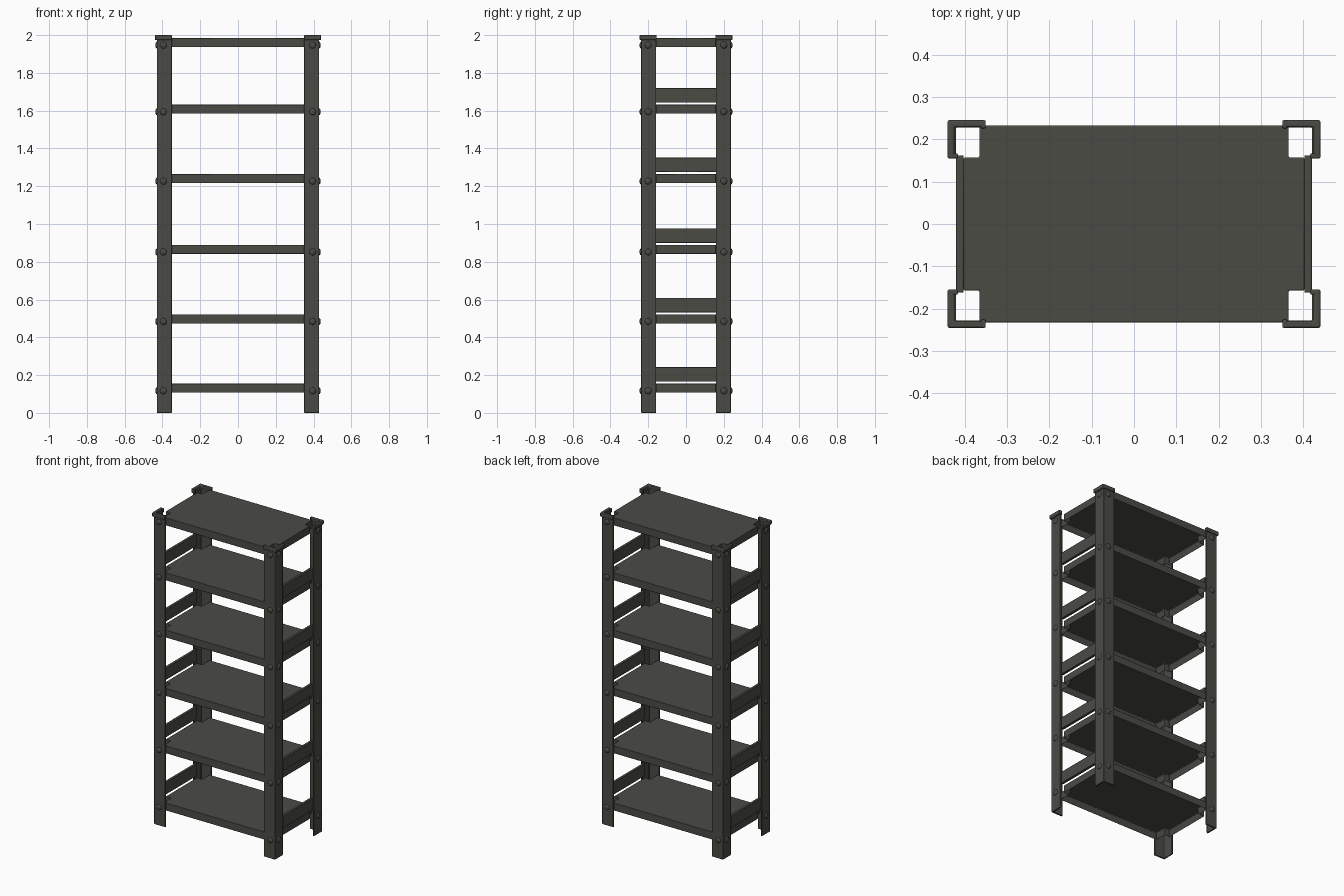
import bpy, bmesh, math

if "Cube" in bpy.data.objects:
    bpy.data.objects.remove(bpy.data.objects["Cube"])

mat = bpy.data.materials.new("dark grey metal")
mat.diffuse_color = (0.07, 0.07, 0.06, 1)
mat.use_nodes = True
mat.node_tree.nodes["Principled BSDF"].inputs["Base Color"].default_value = mat.diffuse_color


def make(name, bm, bevel=0.0):
    bmesh.ops.recalc_face_normals(bm, faces=bm.faces)
    me = bpy.data.meshes.new(name)
    bm.to_mesh(me)
    bm.free()
    me.materials.append(mat)
    ob = bpy.data.objects.new(name, me)
    bpy.context.collection.objects.link(ob)
    if bevel:
        b = ob.modifiers.new("bevel", 'BEVEL')
        b.width, b.segments = bevel, 2
    bpy.context.view_layer.objects.active = ob
    ob.select_set(True)
    bpy.ops.object.shade_smooth_by_angle(angle=math.radians(35))
    ob.select_set(False)
    return ob


def prism(name, pts, z0, z1, bevel=0.0, recess=0.0):
    """Extrude a plan outline; optionally hollow it from below."""
    bm = bmesh.new()
    f = bm.faces.new([bm.verts.new((x, y, z0)) for x, y in pts])
    top = bmesh.ops.extrude_face_region(bm, geom=[f], use_keep_orig=True)["geom"]
    for v in top:
        if isinstance(v, bmesh.types.BMVert):
            v.co.z = z1
    bmesh.ops.recalc_face_normals(bm, faces=bm.faces)
    if recess:
        bmesh.ops.inset_region(bm, faces=[f], thickness=0.014)
        for v in f.verts:
            v.co.z += recess
    return make(name, bm, bevel)


def box(name, x0, x1, y0, y1, z0, z1, bevel):
    return prism(name, [(x0, y0), (x1, y0), (x1, y1), (x0, y1)], z0, z1, bevel)


def angle(sx, sy, x, y, leg, t):
    """L-shaped outline with its corner at (x, y), legs pointing inward."""
    pts = [(x, y), (x - leg, y), (x - leg, y - t), (x - t, y - t),
           (x - t, y - leg), (x, y - leg)]
    return [(sx * a, sy * b) for a, b in pts]


levels = [0.105, 0.472, 0.84, 1.215, 1.582, 1.935]
corners = [(sx, sy) for sx in (-1, 1) for sy in (-1, 1)]

# corner posts with caps
for sx, sy in corners:
    prism("corner_post", angle(sx, sy, 0.43, 0.238, 0.08, 0.01), 0, 1.98, 0.003)
    prism("post_cap", angle(sx, sy, 0.44, 0.245, 0.088, 0.016), 1.974, 2.0, 0.004)
    # hooked lips closing the cap ends
    for x0, x1, y0, y1 in ((0.416, 0.44, 0.155, 0.167), (0.35, 0.362, 0.226, 0.245)):
        box("cap_lip", *sorted((sx * x0, sx * x1)), *sorted((sy * y0, sy * y1)),
            1.974, 2.0, 0.003)

# shelves: trays with notched corners, hollow underneath
X, Y, NX, NY = 0.402, 0.232, 0.365, 0.157
outline = [(NX, -Y), (NX, -NY), (X, -NY), (X, NY), (NX, NY), (NX, Y),
           (-NX, Y), (-NX, NY), (-X, NY), (-X, -NY), (-NX, -NY), (-NX, -Y)]
for i, z in enumerate(levels):
    prism("shelf", outline, z, z + 0.05, 0.003, recess=0.04)
    # side guards above every shelf but the top one
    if i < 5:
        for s in (-1, 1):
            box("side_guard", *sorted((s * 0.402, s * 0.42)), -0.162, 0.162,
                z + 0.06, z + 0.137, 0.003)

# bolt heads on both outer faces of each post
for z in levels:
    for sx, sy in corners:
        for side in (0, 1):
            bm = bmesh.new()
            bmesh.ops.create_uvsphere(bm, u_segments=12, v_segments=6, radius=1)
            if side:
                size, pos = (0.008, 0.018, 0.018), (sx * 0.43, sy * 0.2, z + 0.012)
            else:
                size, pos = (0.018, 0.008, 0.018), (sx * 0.395, sy * 0.238, z + 0.012)
            bmesh.ops.scale(bm, vec=size, verts=bm.verts)
            bmesh.ops.translate(bm, vec=pos, verts=bm.verts)
            make("bolt_head", bm)
